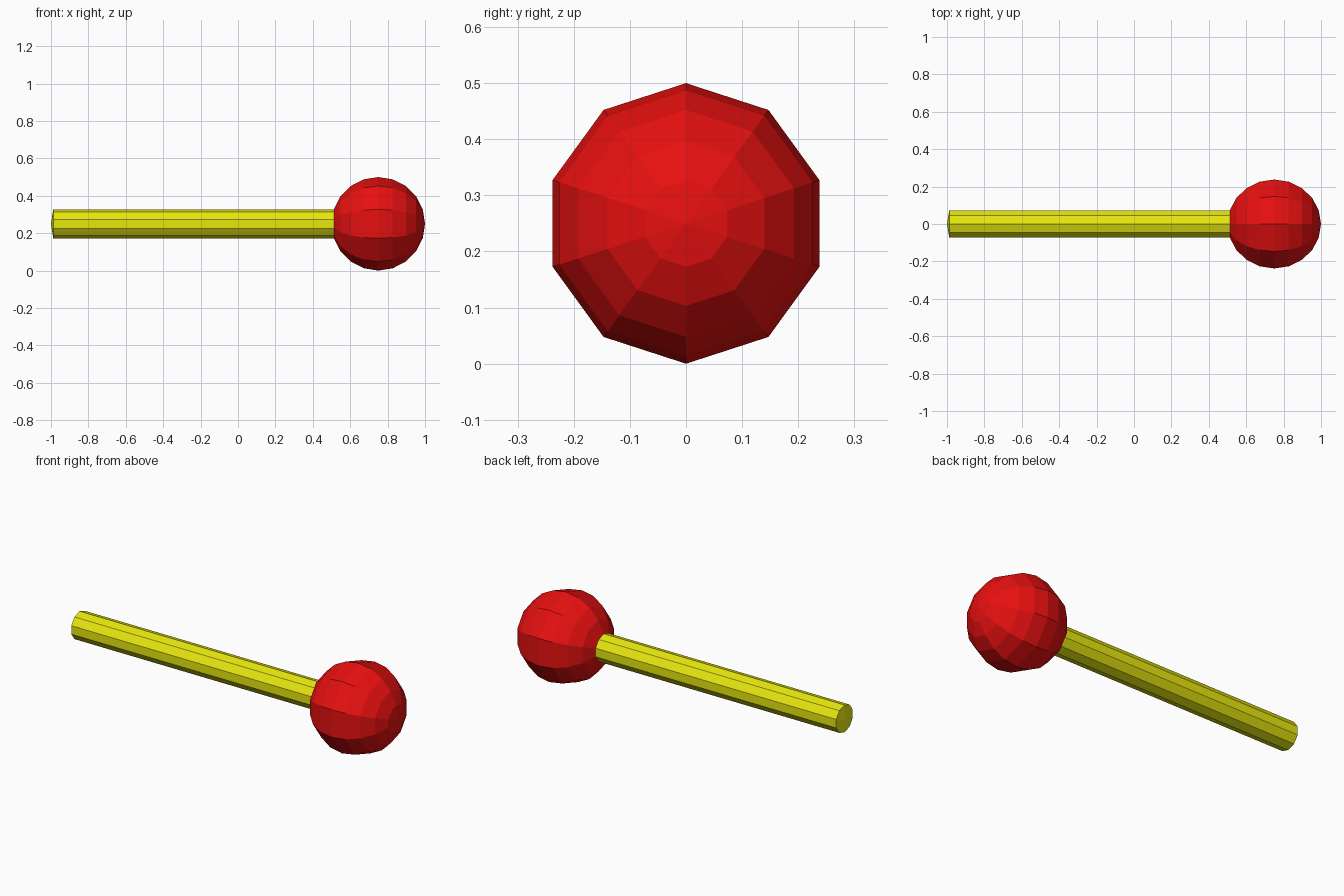
import bpy, bmesh
from math import sin, cos, radians, tau

if "Cube" in bpy.data.objects:
    bpy.data.objects.remove(bpy.data.objects["Cube"])

SIDES = 10
R, CX, CZ = 0.25, 0.75, 0.25


def material(name, rgb):
    m = bpy.data.materials.new(name)
    m.diffuse_color = (*rgb, 1)
    m.use_nodes = True
    m.node_tree.nodes["Principled BSDF"].inputs["Base Color"].default_value = m.diffuse_color
    return m


def lathe_x(name, profile, mat):
    """Revolve (x, radius) points, ordered by rising x, about the x axis."""
    bm = bmesh.new()
    rings = []
    for x, r in profile:
        if r < 1e-6:
            rings.append([bm.verts.new((x, 0, CZ))] * SIDES)
        else:
            rings.append([bm.verts.new((x, r * sin(tau * i / SIDES), CZ + r * cos(tau * i / SIDES)))
                          for i in range(SIDES)])
    for a, b in zip(rings, rings[1:]):
        for i in range(SIDES):
            j = (i + 1) % SIDES
            bm.faces.new(dict.fromkeys((a[i], b[i], b[j], a[j])))
    me = bpy.data.meshes.new(name)
    bm.to_mesh(me)
    bm.free()
    me.materials.append(mat)
    ob = bpy.data.objects.new(name, me)
    bpy.context.collection.objects.link(ob)


# Points on the ball outline, every 18 degrees from the -x pole
arc = [(CX - R * cos(radians(18 * k)), R * sin(radians(18 * k))) for k in range(11)]

# Red ball, open where the stick joins it
lathe_x("head", arc[1:], material("red", (0.8, 0.005, 0.005)))

# Yellow stick: the ball's pole cap pulled out along -x
lathe_x("stick", [(x - 1.5, r) for x, r in arc[:2]] + [arc[1]],
        material("yellow", (0.8, 0.8, 0.005)))
